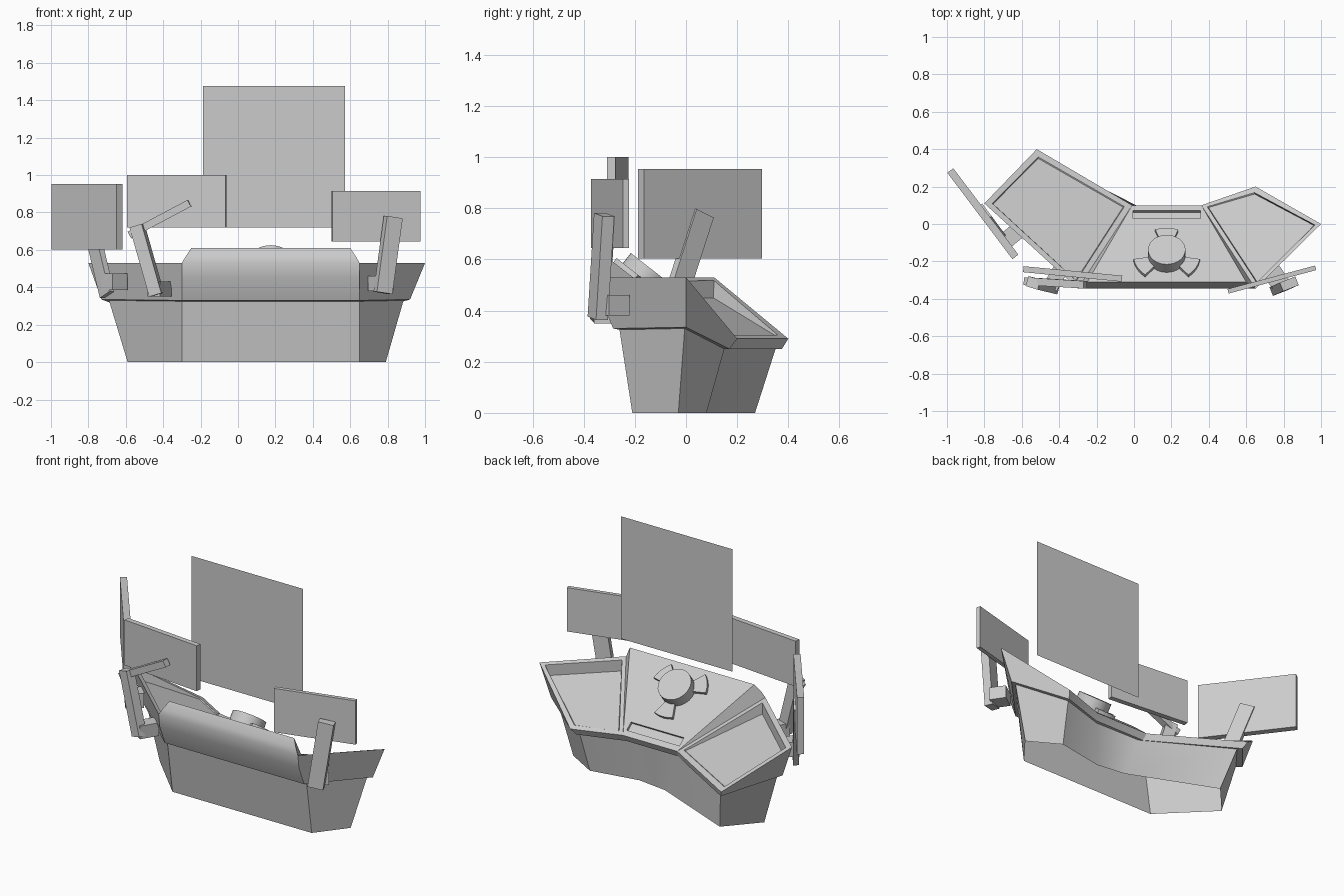
import bpy, bmesh, math
from mathutils import Vector, Matrix

if "Cube" in bpy.data.objects:
    bpy.data.objects.remove(bpy.data.objects["Cube"])

grey = bpy.data.materials.new("plain grey")
grey.diffuse_color = (0.6, 0.6, 0.6, 1)
grey.use_nodes = True
grey.node_tree.nodes["Principled BSDF"].inputs["Base Color"].default_value = grey.diffuse_color


def finish(name, bm):
    bmesh.ops.recalc_face_normals(bm, faces=bm.faces)
    me = bpy.data.meshes.new(name)
    bm.to_mesh(me)
    bm.free()
    me.materials.append(grey)
    ob = bpy.data.objects.new(name, me)
    bpy.context.collection.objects.link(ob)
    return ob


def smooth(ob, angle):
    bpy.ops.object.select_all(action='DESELECT')
    ob.select_set(True)
    bpy.context.view_layer.objects.active = ob
    bpy.ops.object.shade_smooth_by_angle(angle=math.radians(angle))


def box(name, size, mat):
    bm = bmesh.new()
    bmesh.ops.create_cube(bm, size=1, matrix=mat @ Matrix.Diagonal((*size, 1)))
    return finish(name, bm)


def bar(name, p0, p1, width, depth, side):
    """Square bar from p0 to p1; side is the direction of its width."""
    p0, p1 = Vector(p0), Vector(p1)
    z = (p1 - p0).normalized()
    x = Vector(side)
    x = (x - z * x.dot(z)).normalized()
    m = Matrix((x, z.cross(x), z)).transposed().to_4x4()
    m.translation = (p0 + p1) / 2
    return box(name, (width, depth, (p1 - p0).length), m)


# Console body: rings run front left, front right, right outer, right back,
# centre back right, centre back left, left back, left outer
bottom = [(-.30, -.21, 0), (.65, -.21, 0), (.79, -.03, 0), (.60, .08, 0),
          (.30, .025, 0), (.11, .05, 0), (-.42, .27, 0), (-.59, .08, 0)]
waist = [(-.30, -.26, .325), (.65, -.26, .325), (.885, -.005, .33), (.62, .15, .25),
         (.33, .06, .25), (.02, .065, .25), (-.48, .35, .25), (-.69, .09, .33)]
lip = [(-.30, -.285, .33), (.65, -.285, .33), (.92, 0, .335), (.63, .17, .25),
       (.35, .08, .25), (0, .08, .25), (-.50, .375, .25), (-.73, .10, .335)]
rim = [(-.30, -.345, .53), (.65, -.345, .53), (1, 0, .53), (.65, .20, .29),
       (.36, .10, .29), (-.01, .10, .29), (-.52, .40, .29), (-.80, .11, .53)]
bm = bmesh.new()
b, w, m, r = [[bm.verts.new(p) for p in ring] for ring in (bottom, waist, lip, rim)]
bm.faces.new(b)
for i in range(8):
    j = (i + 1) % 8
    bm.faces.new((b[i], b[j], w[j], w[i]))
    bm.faces.new((w[i], w[j], m[j], m[i]))
    if i not in (0, 1, 7):
        bm.faces.new((m[i], m[j], r[j], r[i]))

# Curved front: rows from the lip up to the top edge
rows = [(m[0], m[1])]
for inset, y, z in [(0, -.335, .45), (0, -.345, .53), (.02, -.335, .565), (.05, -.31, .61)]:
    if z == .53:
        rows.append((r[0], r[1]))
    else:
        rows.append((bm.verts.new((-.30 + inset, y, z)), bm.verts.new((.65 - inset, y, z))))
for (a0, a1), (c0, c1) in zip(rows, rows[1:]):
    bm.faces.new((a0, a1, c1, c0))
bm.faces.new((m[1], m[2], r[2], r[1], rows[1][1]))
bm.faces.new((m[7], m[0], rows[1][0], r[0], r[7]))

# Sloped desk tops with filler strips between them
bm.faces.new((rows[4][0], rows[4][1], r[4], r[5]))
bm.faces.new((r[1], r[4], rows[4][1], rows[3][1]))
bm.faces.new((r[0], r[5], rows[4][0], rows[3][0]))
right_wing = bm.faces.new((r[1], r[2], r[3], r[4]))
left_wing = bm.faces.new((r[0], r[5], r[6], r[7]))
bmesh.ops.recalc_face_normals(bm, faces=bm.faces)

# Recessed wing trays, deeper at the high side
for f, border in ((right_wing, .035), (left_wing, .045)):
    bmesh.ops.inset_individual(bm, faces=[f], thickness=border)
    bmesh.ops.inset_individual(bm, faces=[f], thickness=.006, depth=-.006)
    for v in f.verts:
        if v.co.z > .38:
            v.co.z -= .06
console = finish("console_body", bm)

# Frame of the sloped centre desk
slope = math.atan2(-.32, .41)


def desk(x, y, lift=0):
    return (Matrix.Translation((x, y, .29 - .78 * (y - .10)))
            @ Matrix.Rotation(slope, 4, 'X') @ Matrix.Translation((0, 0, lift)))


# Slot cut along the operator edge
cutter = box("slot_cutter", (.36, .055, .05), desk(.175, .05, .01))
cutter.hide_render = True
cut = console.modifiers.new("slot", 'BOOLEAN')
cut.operation = 'DIFFERENCE'
cut.object = cutter
cut.solver = 'EXACT'
bpy.context.view_layer.objects.active = console
bpy.ops.object.modifier_apply(modifier=cut.name)
bpy.data.objects.remove(cutter)

# The shell is open underneath
bm = bmesh.new()
bm.from_mesh(console.data)
floor = [f for f in bm.faces if all(v.co.z < .01 for v in f.verts)]
bmesh.ops.delete(bm, geom=floor, context='FACES_ONLY')
bm.to_mesh(console.data)
bm.free()
smooth(console, 28)

# Round control knob
bm = bmesh.new()
bmesh.ops.create_cone(bm, cap_ends=True, segments=32, radius1=.10, radius2=.10,
                      depth=.08, matrix=desk(.175, -.18, .03))
smooth(finish("control_knob", bm), 30)

# Three lugs around the knob
bm = bmesh.new()
for centre in (90, 210, 330):
    outline = []
    for radius, sweep in ((.08, (-20, -10, 0, 10, 20)), (.18, (20, 10, 0, -10, -20))):
        for d in sweep:
            a = math.radians(centre + d)
            outline.append(Vector((radius * math.cos(a), radius * math.sin(a), 0)))
    base = [bm.verts.new(desk(.175, -.175, -.01) @ p) for p in outline]
    top = [bm.verts.new(desk(.175, -.175, .02) @ p) for p in outline]
    bm.faces.new(base)
    bm.faces.new(top)
    for i in range(len(base)):
        j = (i + 1) % len(base)
        bm.faces.new((base[i], base[j], top[j], top[i]))
finish("knob_lugs", bm)

# Large upright projection sheet
bm = bmesh.new()
bm.faces.new([bm.verts.new((x, -.185, z)) for x, z in
              ((-.188, .72), (.573, .72), (.573, 1.475), (-.188, 1.475))])
finish("projection_sheet", bm)

# Three side screens: centre, size, turn
for name, at, size, turn in [
        ("left_screen", (-.808, .055, .778), (.578, .04, .35), -53),
        ("front_screen", (-.328, -.267, .86), (.53, .032, .28), -5.5),
        ("right_screen", (.737, -.297, .78), (.485, .025, .27), 15)]:
    box(name, size, Matrix.Translation(at) @ Matrix.Rotation(math.radians(turn), 4, 'Z'))

# Screen posts, cross arm and wall brackets
bar("left_post", (-.70, -.07, .36), (-.80, .065, .78), .09, .034, (.6, -.8, 0))
bar("front_post", (-.435, -.34, .36), (-.54, -.315, .73), .07, .055, (1, -.3, 0))
bar("front_arm", (-.58, -.305, .68), (-.26, -.325, .85), .04, .04, (0, 1, 0))
bar("right_post", (.775, -.345, .37), (.83, -.32, .775), .09, .05, (1, .4, 0))
bar("left_bracket", (-.62, -.035, .43), (-.70, -.10, .43), .09, .09, (0, 0, 1))
bar("front_bracket", (-.39, -.24, .39), (-.45, -.34, .39), .08, .08, (0, 0, 1))
bar("right_bracket", (.735, -.25, .42), (.79, -.33, .42), .08, .10, (0, 0, 1))
